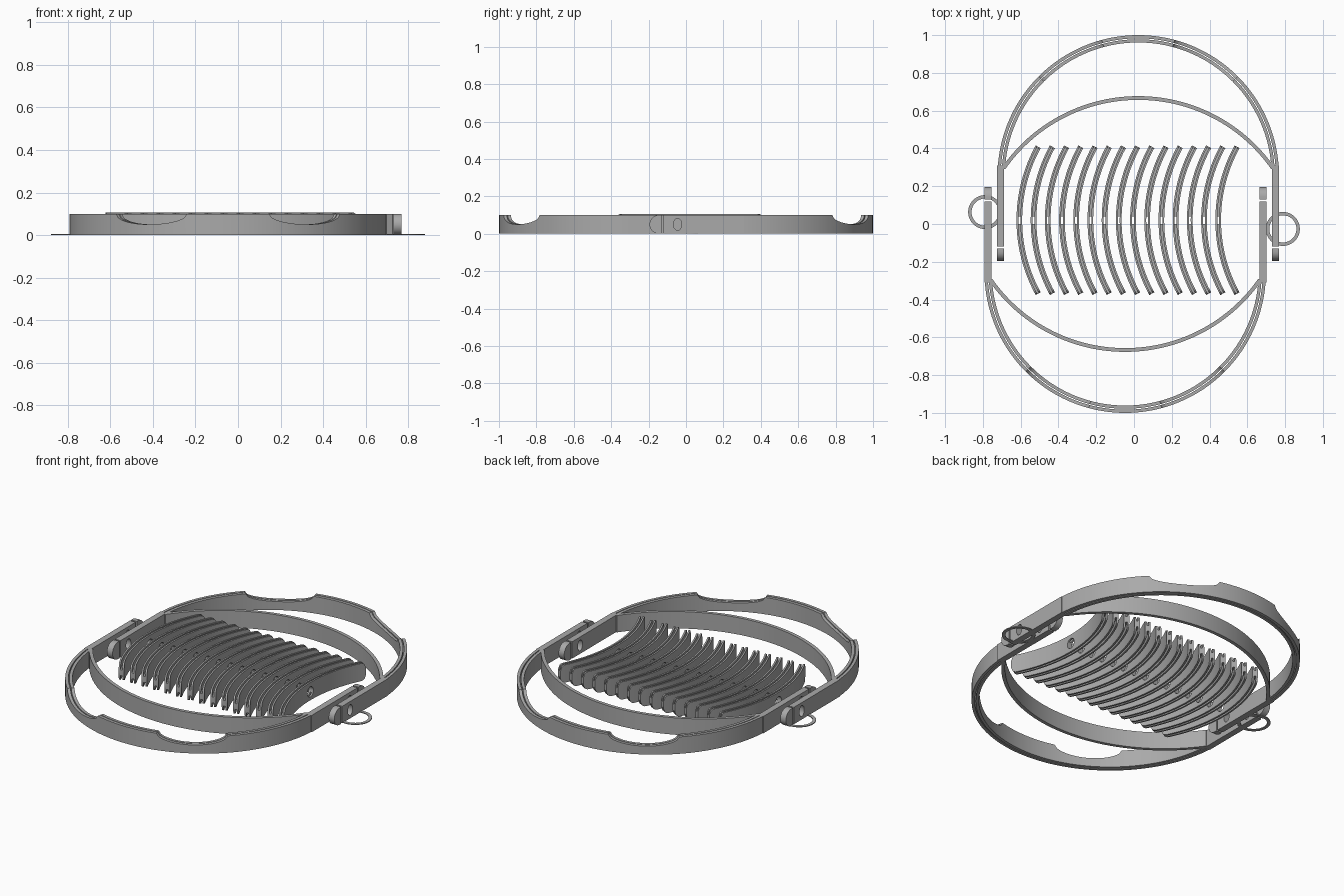
import bpy, bmesh, math
from mathutils import Vector

if "Cube" in bpy.data.objects:
    bpy.data.objects.remove(bpy.data.objects["Cube"])

grey = bpy.data.materials.new("plain grey")
grey.use_nodes = True
colour = (0.4, 0.4, 0.4, 1)
grey.diffuse_color = colour
grey.node_tree.nodes["Principled BSDF"].inputs["Base Color"].default_value = colour

HEIGHT = 0.1


def finish(name, bm):
    bmesh.ops.recalc_face_normals(bm, faces=bm.faces)
    mesh = bpy.data.meshes.new(name)
    bm.to_mesh(mesh)
    bm.free()
    mesh.materials.append(grey)
    obj = bpy.data.objects.new(name, mesh)
    bpy.context.collection.objects.link(obj)
    return obj


def activate(obj):
    bpy.ops.object.select_all(action='DESELECT')
    obj.select_set(True)
    bpy.context.view_layer.objects.active = obj


def smooth(obj):
    activate(obj)
    bpy.ops.object.shade_smooth_by_angle(angle=math.radians(30))


def arc_sweep(name, centre, start, end, steps, section, closed=False):
    """Sweep a section of (radius, z) points around a centre; angles in degrees."""
    bm = bmesh.new()
    rings = []
    for i in range(steps if closed else steps + 1):
        deg = start + (end - start) * i / steps
        a = math.radians(deg)
        rings.append([bm.verts.new((centre[0] + r * math.cos(a), centre[1] + r * math.sin(a), z))
                      for r, z in section(deg)])
    pairs = list(zip(rings, rings[1:]))
    if closed:
        pairs.append((rings[-1], rings[0]))
    else:
        bm.faces.new(rings[0])
        bm.faces.new(rings[-1])
    for p, q in pairs:
        for k in range(len(p)):
            m = (k + 1) % len(p)
            bm.faces.new((p[k], p[m], q[m], q[k]))
    return finish(name, bm)


def strip(inner, outer, top=lambda deg: HEIGHT):
    return lambda deg: [(inner, 0), (outer, 0), (outer, top(deg)), (inner, top(deg))]


def prism(name, profile, x0, x1):
    """Extrude a (y, z) profile along x."""
    bm = bmesh.new()
    face = bm.faces.new([bm.verts.new((x0, y, z)) for y, z in profile])
    out = bmesh.ops.extrude_face_region(bm, geom=[face])
    bmesh.ops.translate(bm, vec=(x1 - x0, 0, 0),
                        verts=[v for v in out["geom"] if isinstance(v, bmesh.types.BMVert)])
    return finish(name, bm)


def drill(obj, x, y, ry, rz):
    """Cut an oval hole along x at mid height."""
    turn = [2 * math.pi * i / 24 for i in range(24)]
    cutter = prism("hole_cutter", [(y + ry * math.cos(t), HEIGHT / 2 + rz * math.sin(t)) for t in turn],
                   x - 0.06, x + 0.06)
    cutter.hide_render = True
    mod = obj.modifiers.new("hole", 'BOOLEAN')
    mod.operation = 'DIFFERENCE'
    mod.solver = 'EXACT'
    mod.object = cutter
    activate(obj)
    bpy.ops.object.modifier_apply(modifier=mod.name)
    bpy.data.objects.remove(cutter)


# Two scooped notches in the top edge of the outer band
def notched_top(deg):
    t = min(abs(deg - 60), abs(deg - 120)) / 15
    return HEIGHT - 0.05 * math.sqrt(max(0, 1 - t * t))


# One half of the frame: outer band, liner, inner bow and clasp arms
CX, CY = 0.0225, 0.255
half = [
    arc_sweep("outer_band", (CX, CY), 0, 180, 180, strip(0.728, 0.745, notched_top)),
    arc_sweep("band_liner", (CX, CY), 3, 177, 174, strip(0.706, 0.723, notched_top)),
    arc_sweep("inner_bow", (CX, -0.202), 35, 145, 72, strip(0.859, 0.879)),
]
cap = [(-0.145 + 0.05 * math.cos(a), HEIGHT / 2 + 0.05 * math.sin(a))
       for a in [math.pi * (0.5 + i / 16) for i in range(17)]]
for side, x in (("left", 0.75), ("right", -0.706)):
    arm = prism(side + "_clasp_arm",
                [(-0.12, 0), (0.31, 0), (0.31, HEIGHT), (-0.12, HEIGHT)], x - 0.0185, x + 0.0185)
    drill(arm, x, -0.045, 0.022, 0.032)
    half.append(arm)
    half.append(prism(side + "_clasp_cap", cap + [(-0.13, 0), (-0.13, HEIGHT)], x - 0.0185, x + 0.0185))

# Second half is the first turned by half a revolution
for obj in half:
    smooth(obj)
    twin = obj.copy()
    twin.name = "front_" + obj.name
    obj.name = "back_" + obj.name
    twin.rotation_euler.z = math.pi
    twin.location.x = -0.024
    bpy.context.collection.objects.link(twin)


# Curved slats: grooved section with rounded ends and a central hole
HALF_ANGLE = 28.8


def slat_section(deg):
    left = math.radians(HALF_ANGLE - abs(deg - 180)) * 0.807
    t = max(0, 1 - left / 0.03)
    cut = 0.03 * (1 - math.sqrt(max(0, 1 - t * t)))
    low, high = cut, 0.105 - cut
    a, b, c, d = 0.792, 0.802, 0.812, 0.822
    floor, roof = 0.035, 0.07
    return [(a, low), (b, low), (b, floor), (c, floor), (c, low), (d, low),
            (d, high), (c, high), (c, roof), (b, roof), (b, high), (a, high)]


slats = arc_sweep("curved_slats", (0.20, 0.02), 180 - HALF_ANGLE, 180 + HALF_ANGLE, 96, slat_section)
drill(slats, -0.607, 0.02, 0.028, 0.03)
smooth(slats)
row = slats.modifiers.new("row", 'ARRAY')
row.count = 15
row.use_relative_offset = False
row.use_constant_offset = True
row.constant_offset_displace = Vector((0.0752, 0, 0))

# Flat pull rings lying at the base of the clasps
for name, centre in (("left_pull_ring", (0.788, -0.026)), ("right_pull_ring", (-0.788, 0.063))):
    smooth(arc_sweep(name, centre, 0, 360, 48,
                     lambda deg: [(0.072, 0), (0.09, 0), (0.09, 0.005), (0.072, 0.005)], closed=True))
